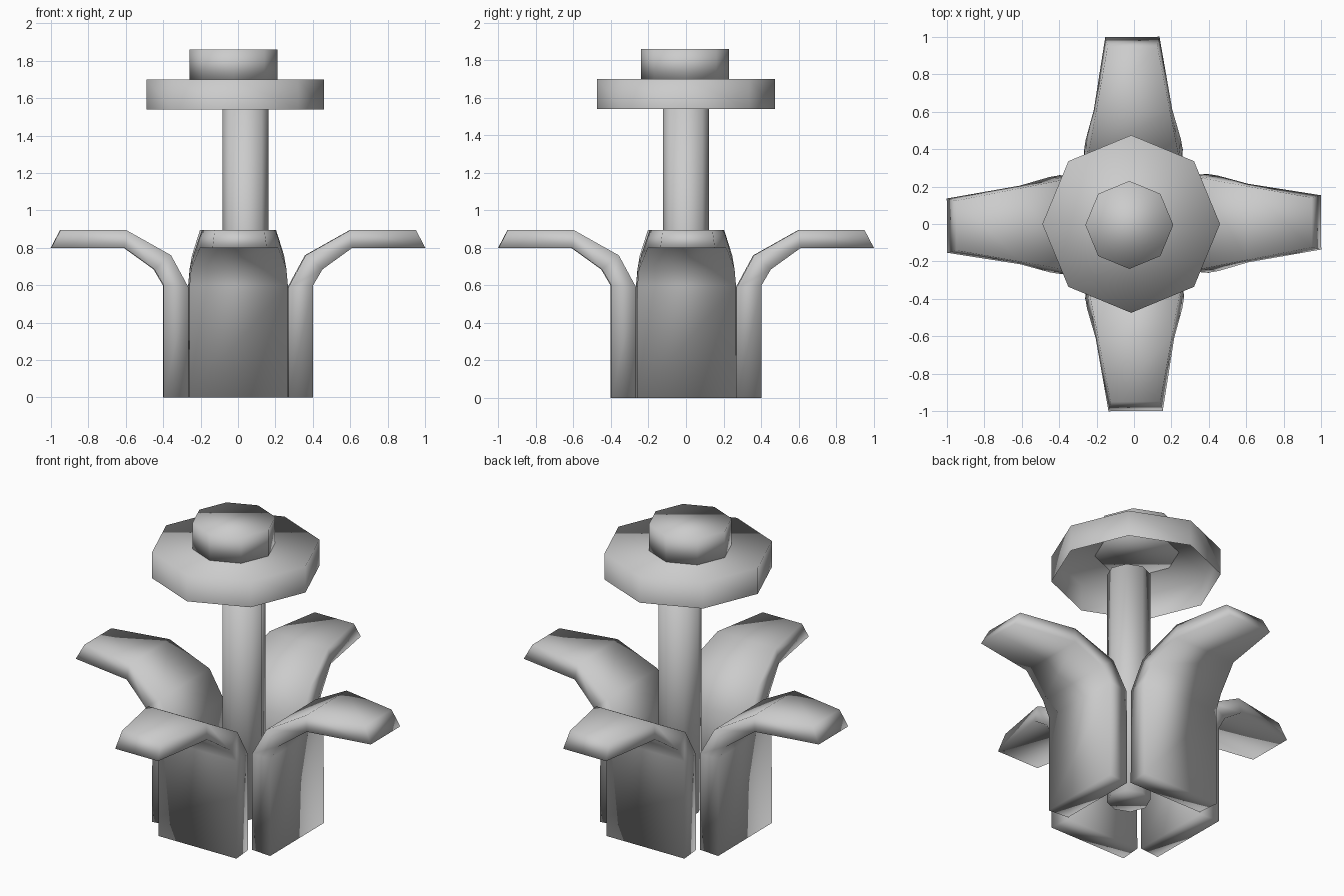
import bpy, bmesh
from math import radians
from mathutils import Matrix

cube = bpy.data.objects.get("Cube")
if cube:
    bpy.data.objects.remove(cube, do_unlink=True)

grey = bpy.data.materials.new("plain_grey")
grey.use_nodes = True
colour = (0.6, 0.6, 0.6, 1.0)
grey.diffuse_color = colour
for node in grey.node_tree.nodes:
    if node.type == 'BSDF_PRINCIPLED':
        node.inputs["Base Color"].default_value = colour


def finish(bm, name):
    """Turn a bmesh into a fully smooth shaded object."""
    mesh = bpy.data.meshes.new(name)
    for face in bm.faces:
        face.smooth = True
    bm.to_mesh(mesh)
    bm.free()
    mesh.materials.append(grey)
    obj = bpy.data.objects.new(name, mesh)
    bpy.context.collection.objects.link(obj)
    return obj


def octagon(name, x, y, radius, low, high, open_below=False):
    """Eight sided prism with its corners on the axes."""
    bm = bmesh.new()
    bmesh.ops.create_cone(
        bm, cap_ends=True, segments=8, radius1=radius, radius2=radius,
        depth=high - low, matrix=Matrix.Translation((x, y, (low + high) / 2)))
    if open_below:
        bm.normal_update()
        under = [f for f in bm.faces if f.normal.z < -0.9]
        bmesh.ops.delete(bm, geom=under, context='FACES_ONLY')
    return finish(bm, name)


def leaf(name, angle):
    """Thick strip that rises, bends outward and narrows to its tip."""
    # outer (x, z), inner (x, z), half width
    stations = [
        ((0.40, 0.0), (0.268, 0.0), 0.265),
        ((0.40, 0.60), (0.268, 0.59), 0.263),
        ((0.45, 0.685), (0.36, 0.76), 0.255),
        ((0.61, 0.80), (0.60, 0.895), 0.21),
        ((1.0, 0.80), (0.95, 0.895), 0.145),
    ]
    bm = bmesh.new()
    rings = []
    for (ox, oz), (ix, iz), w in stations:
        v = w - 0.012
        corners = [(ox, -w, oz), (ox, w, oz), (ix, v, iz), (ix, -v, iz)]
        rings.append([bm.verts.new(c) for c in corners])
    for a, b in zip(rings, rings[1:]):
        for i in range(4):
            j = (i + 1) % 4
            bm.faces.new((a[i], a[j], b[j], b[i]))
    bm.faces.new(rings[0])
    bm.faces.new(rings[-1])
    bmesh.ops.recalc_face_normals(bm, faces=bm.faces)
    turn = Matrix.Rotation(radians(angle), 4, 'Z')
    bmesh.ops.transform(bm, matrix=turn, verts=bm.verts)
    return finish(bm, name)


# Four leaves around the stem
for side, turn in (("left", 0), ("back", 90), ("right", 180), ("front", 270)):
    leaf(side + "_leaf", turn + 0.5)

# Stem, hollow flower head and raised centre
octagon("stem", 0.04, 0.0, 0.122, 0.08, 1.54)
octagon("flower_head", -0.015, 0.0, 0.475, 1.54, 1.70, open_below=True)
octagon("flower_centre", -0.025, -0.005, 0.235, 1.697, 1.86)
